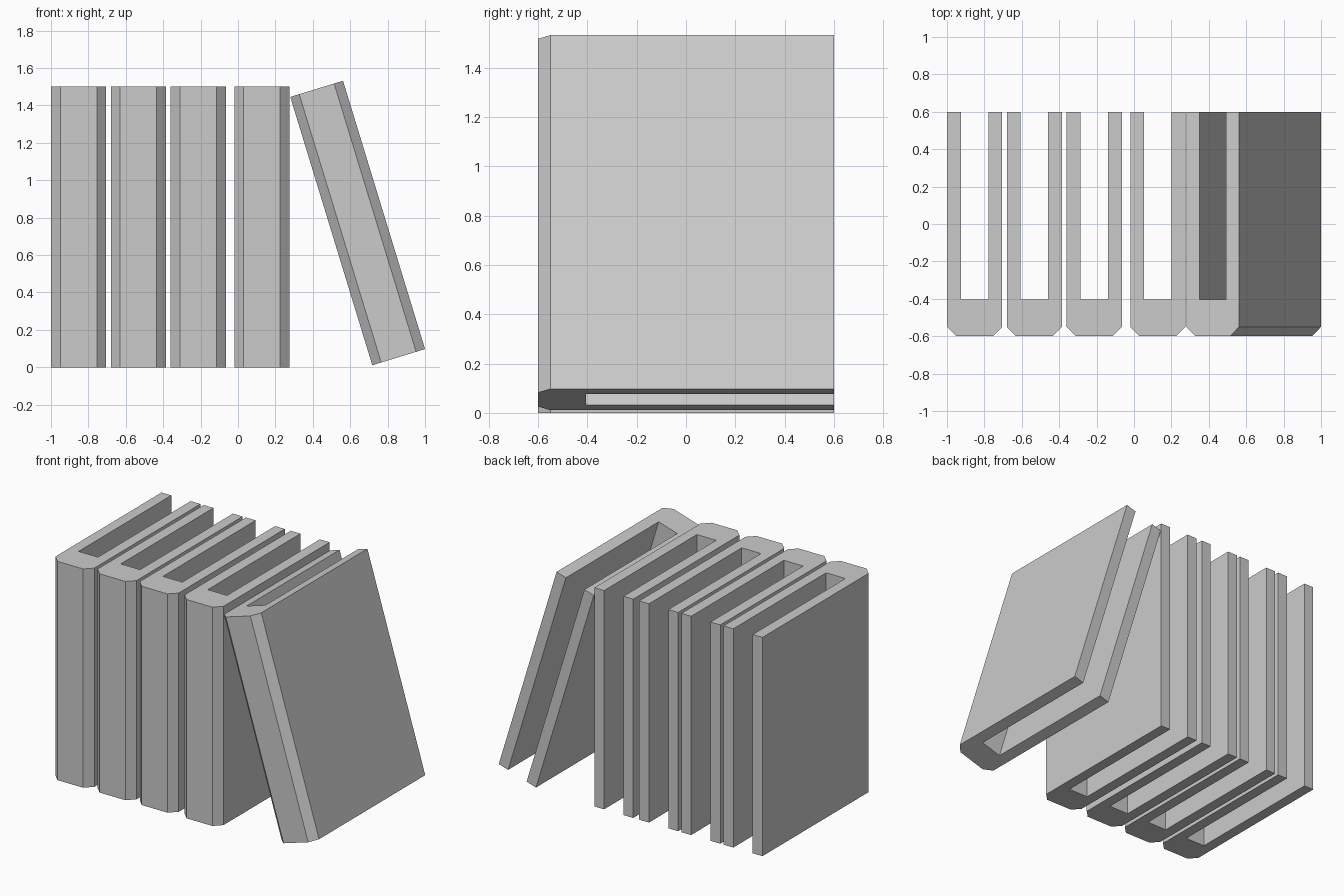
import bpy, bmesh
from math import radians

if "Cube" in bpy.data.objects:
    bpy.data.objects.remove(bpy.data.objects["Cube"])

W, H, D = 0.295, 1.5, 0.6       # width, height, half depth
WALL, CHAMFER, SPINE_Y = 0.074, 0.05, -0.405


def book(name, x, z=0.0, lean=0.0):
    """U-shaped cover with a chamfered spine; origin at its lower left edge."""
    left = [(CHAMFER, -D), (0, -D + CHAMFER), (0, D), (WALL, D), (WALL, SPINE_Y)]
    profile = left + [(W - px, py) for px, py in reversed(left)]
    bm = bmesh.new()
    base = bm.faces.new([bm.verts.new((px, py, 0)) for px, py in profile])
    top = bmesh.ops.extrude_face_region(bm, geom=[base])["geom"]
    bmesh.ops.translate(bm, vec=(0, 0, H),
                        verts=[g for g in top if isinstance(g, bmesh.types.BMVert)])
    bmesh.ops.recalc_face_normals(bm, faces=bm.faces)
    mesh = bpy.data.meshes.new(name)
    bm.to_mesh(mesh)
    bm.free()
    obj = bpy.data.objects.new(name, mesh)
    obj.location = (x, 0, z)
    obj.rotation_euler.y = radians(-lean)
    bpy.context.collection.objects.link(obj)
    return obj


# Four upright books
for i, x in enumerate((-1.0, -0.68, -0.36, -0.02)):
    book(f"upright_book_{i + 1}", x)

# Book leaning against the row
book("leaning_book", 0.718, 0.011, 17)
